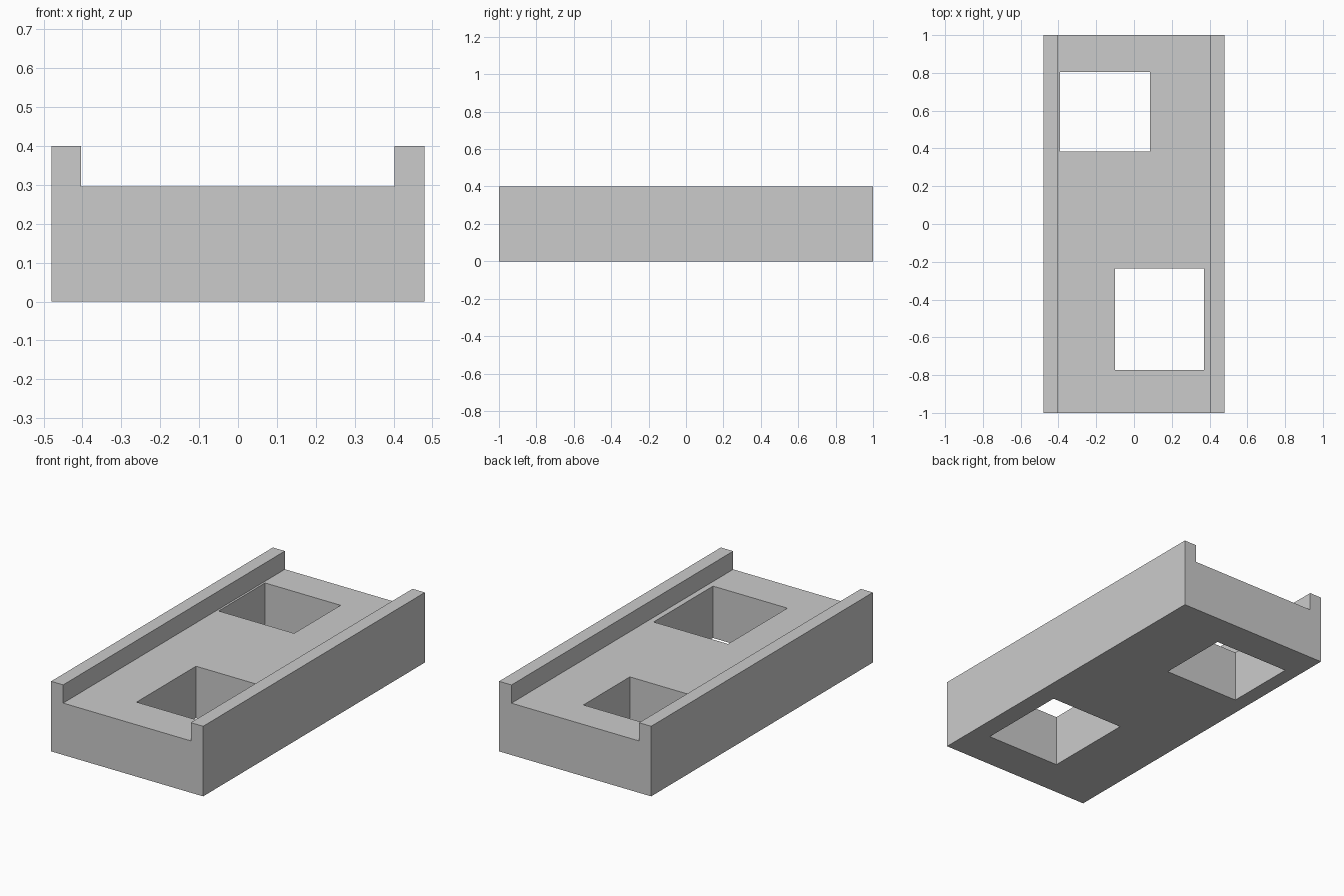
import bpy, bmesh

if "Cube" in bpy.data.objects:
    bpy.data.objects.remove(bpy.data.objects["Cube"])


def link(name, bm):
    bmesh.ops.recalc_face_normals(bm, faces=bm.faces)
    mesh = bpy.data.meshes.new(name)
    bm.to_mesh(mesh)
    bm.free()
    obj = bpy.data.objects.new(name, mesh)
    bpy.context.collection.objects.link(obj)
    return obj


def extrude_y(name, profile, y0, y1):
    """Extrude an (x, z) profile along y."""
    bm = bmesh.new()
    face = bm.faces.new([bm.verts.new((x, y0, z)) for x, z in profile])
    ext = bmesh.ops.extrude_face_region(bm, geom=[face])["geom"]
    verts = [v for v in ext if isinstance(v, bmesh.types.BMVert)]
    bmesh.ops.translate(bm, verts=verts, vec=(0, y1 - y0, 0))
    # extrude_face_region may drop the start cap; close it if needed
    open_edges = [e for e in bm.edges if e.is_boundary]
    if open_edges:
        bmesh.ops.holes_fill(bm, edges=open_edges, sides=0)
    return link(name, bm)


# Channel block: thick floor with a raised rail along each long side
block = extrude_y("channel_block", [
    (-0.48, 0), (0.48, 0), (0.48, 0.4), (0.402, 0.4),
    (0.402, 0.296), (-0.404, 0.296), (-0.404, 0.4), (-0.48, 0.4)], -1, 1)

# Two rectangular openings straight through the floor: x0, x1, y0, y1
for i, (x0, x1, y0, y1) in enumerate([(-0.392, 0.085, 0.385, 0.804),
                                      (-0.10, 0.37, -0.772, -0.236)]):
    cutter = extrude_y(f"opening_cutter_{i + 1}",
                       [(x0, -0.2), (x1, -0.2), (x1, 0.6), (x0, 0.6)], y0, y1)
    cutter.hide_render = True
    mod = block.modifiers.new("opening", 'BOOLEAN')
    mod.operation = 'DIFFERENCE'
    mod.solver = 'EXACT'
    mod.object = cutter
    bpy.context.view_layer.objects.active = block
    bpy.ops.object.modifier_apply(modifier=mod.name)
    bpy.data.objects.remove(cutter)
